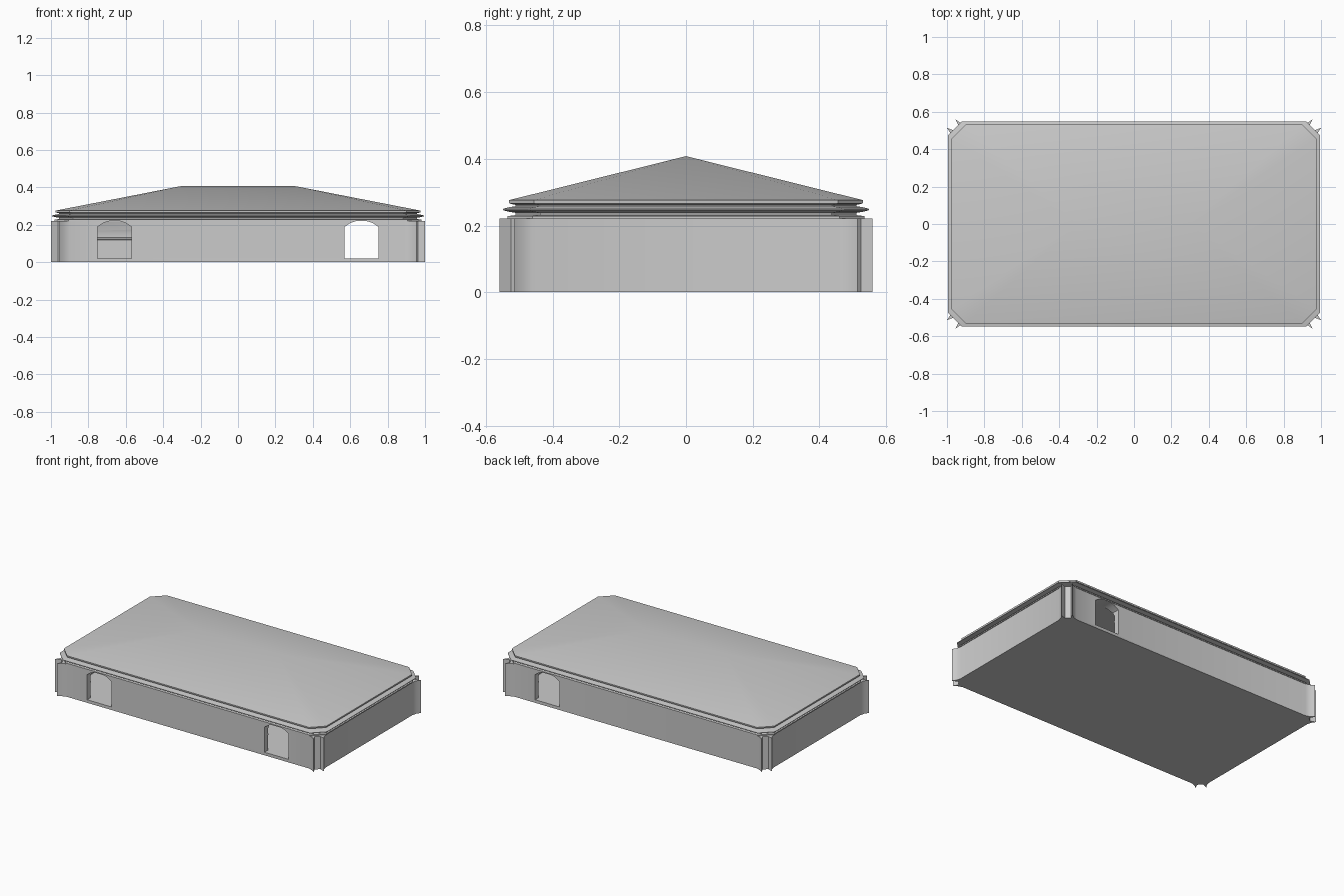
import bpy, bmesh
from math import radians

if "Cube" in bpy.data.objects:
    bpy.data.objects.remove(bpy.data.objects["Cube"])

DX = 0.445  # long half-extent minus short half-extent


def make_object(name, bm):
    bmesh.ops.remove_doubles(bm, verts=bm.verts, dist=1e-5)
    bmesh.ops.recalc_face_normals(bm, faces=bm.faces)
    mesh = bpy.data.meshes.new(name)
    bm.to_mesh(mesh)
    bm.free()
    ob = bpy.data.objects.new(name, mesh)
    bpy.context.collection.objects.link(ob)
    return ob


def full_plan(quarter):
    """Mirror the +x +y quarter of a plan into a closed outline."""
    right = quarter + [(x, -y) for x, y in reversed(quarter)]
    return right + [(-x, -y) for x, y in quarter] + [(-x, y) for x, y in reversed(quarter)]


def octagon(hy, c=0.075):
    hx = hy + DX
    return full_plan([(hx - c, hy), (hx, hy - c)])


def loft(bm, rings, cap_top=True):
    """Join (outline, z) rings into a skin with caps; return last ring."""
    loops = [[bm.verts.new((x, y, z)) for x, y in pts] for pts, z in rings]
    for a, b in zip(loops, loops[1:]):
        n = len(a)
        for i in range(n):
            bm.faces.new((a[i], a[(i + 1) % n], b[(i + 1) % n], b[i]))
    bm.faces.new(loops[0])
    if cap_top:
        bm.faces.new(loops[-1])
    return loops[-1]


def smooth(ob, angle):
    bpy.ops.object.select_all(action='DESELECT')
    ob.select_set(True)
    bpy.context.view_layer.objects.active = ob
    bpy.ops.object.shade_smooth_by_angle(angle=radians(angle))


def cut(ob, cutter):
    mod = ob.modifiers.new("cut", 'BOOLEAN')
    mod.operation = 'DIFFERENCE'
    mod.solver = 'EXACT'
    mod.object = cutter
    bpy.context.view_layer.objects.active = ob
    bpy.ops.object.modifier_apply(modifier=mod.name)
    bpy.data.objects.remove(cutter)


# Walls and floor: straight sides flaring into pointed corner fins
corner = [(0.90, 0.532), (0.93, 0.542), (0.955, 0.56), (0.937, 0.525),
          (0.963, 0.50), (1.0, 0.514), (0.984, 0.49), (0.976, 0.46)]
bm = bmesh.new()
loft(bm, [(full_plan(corner), 0), (full_plan(corner), 0.221)])
walls = make_object("walls_and_floor", bm)

# Hollow interior with a small rail and a sloped cove under the ceiling
bm = bmesh.new()
room = [(0.495, 0.02), (0.495, 0.12), (0.490, 0.121), (0.490, 0.13), (0.495, 0.131),
        (0.495, 0.165), (0.465, 0.215), (0.465, 0.25)]
loft(bm, [(octagon(h), z) for h, z in room])
cutter = make_object("room_cutter", bm)
cutter.hide_render = True
cut(walls, cutter)

# Arched doorways: two in front, one at the back
arch = [(-0.09, 0.0205), (0.09, 0.0205), (0.09, 0.19), (0.06, 0.21), (0.03, 0.2195),
        (-0.03, 0.2195), (-0.06, 0.21), (-0.09, 0.19)]
for cx, cy in [(-0.66, -0.52), (0.66, -0.52), (0.66, 0.52)]:
    bm = bmesh.new()
    near, far = [[bm.verts.new((cx + x, cy + d, z)) for x, z in arch] for d in (-0.09, 0.09)]
    for i in range(len(arch)):
        j = (i + 1) % len(arch)
        bm.faces.new((near[i], near[j], far[j], far[i]))
    bm.faces.new(near)
    bm.faces.new(far)
    cutter = make_object("door_cutter", bm)
    cutter.hide_render = True
    cut(walls, cutter)
smooth(walls, 35)

# Stacked cornice mouldings
bm = bmesh.new()
steps = [(0.536, 0.2205), (0.536, 0.228), (0.512, 0.231), (0.512, 0.238), (0.53, 0.241),
         (0.549, 0.246), (0.549, 0.250), (0.53, 0.255), (0.512, 0.258), (0.512, 0.262)]
loft(bm, [(octagon(h), z) for h, z in steps])
cornice = make_object("cornice", bm)
smooth(cornice, 25)

# Hipped roof with clipped corners
bm = bmesh.new()
eave = loft(bm, [(octagon(0.51), 0.2615), (octagon(0.53), 0.266), (octagon(0.531), 0.276)],
            cap_top=False)
ridge = {s: bm.verts.new((0.3 * s, 0, 0.408)) for s in (-1, 1)}
for i, a in enumerate(eave):
    b = eave[(i + 1) % len(eave)]
    ends = [ridge[1 if v.co.x > 0 else -1] for v in (b, a)]
    bm.faces.new([a, b] + list(dict.fromkeys(ends)))
roof = make_object("roof", bm)
smooth(roof, 25)
